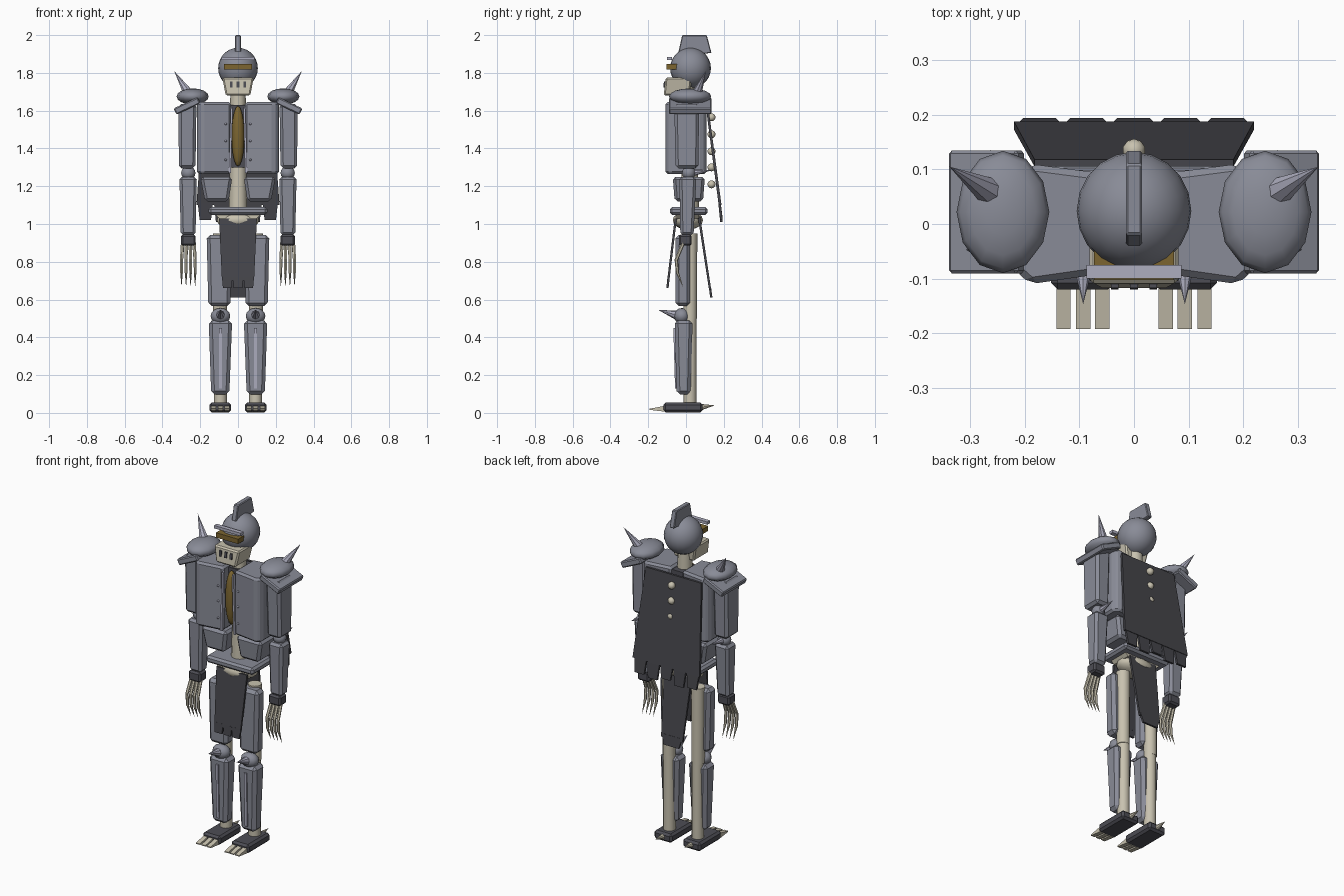
import bpy, bmesh, math
from mathutils import Vector, Matrix


def mat(name, r, g, b):
    m = bpy.data.materials.new(name)
    m.diffuse_color = (r, g, b, 1)
    return m


STEEL = mat("steel", 0.25, 0.26, 0.31)
TRIM = mat("trim", 0.42, 0.42, 0.52)
DARK = mat("dark_iron", 0.075, 0.075, 0.09)
CLOTH = mat("cloth", 0.06, 0.06, 0.07)
BONE = mat("bone", 0.58, 0.54, 0.43)
AMBER = mat("amber", 0.2, 0.13, 0.03)


def finish(name, bm, m, bevel=0, smooth=False):
    if bevel:
        bmesh.ops.bevel(bm, geom=bm.edges[:], offset=bevel, segments=1, affect='EDGES')
    bmesh.ops.recalc_face_normals(bm, faces=bm.faces[:])
    for f in bm.faces:
        f.smooth = smooth
    me = bpy.data.meshes.new(name)
    bm.to_mesh(me)
    bm.free()
    me.materials.append(m)
    ob = bpy.data.objects.new(name, me)
    bpy.context.collection.objects.link(ob)
    return ob


def block(name, top, bottom, m, bevel=0.0, s=1):
    """Tapered box between two levels, each (z, x0, x1, y0, y1)."""
    bm = bmesh.new()
    rings = []
    for z, x0, x1, y0, y1 in (bottom, top):
        rings.append([bm.verts.new((s * x, y, z)) for x, y in ((x0, y0), (x1, y0), (x1, y1), (x0, y1))])
    lo, hi = rings
    bm.faces.new(lo)
    bm.faces.new(hi)
    for i in range(4):
        j = (i + 1) % 4
        bm.faces.new((lo[i], lo[j], hi[j], hi[i]))
    return finish(name, bm, m, bevel)


def prism(name, pts, axis, a, b, m, bevel=0.0, s=1):
    """Polygon extruded from a to b along axis 'x' (pts are y,z) or 'z' (pts are x,y)."""
    bm = bmesh.new()
    at = (lambda p, t: (t, p[0], p[1])) if axis == 'x' else (lambda p, t: (s * p[0], p[1], t))
    lo = [bm.verts.new(at(p, a)) for p in pts]
    hi = [bm.verts.new(at(p, b)) for p in pts]
    bm.faces.new(lo)
    bm.faces.new(hi)
    for i in range(len(pts)):
        j = (i + 1) % len(pts)
        bm.faces.new((lo[i], lo[j], hi[j], hi[i]))
    return finish(name, bm, m, bevel)


def ball(name, c, r, m, u=16, v=10):
    bm = bmesh.new()
    bmesh.ops.create_uvsphere(bm, u_segments=u, v_segments=v, radius=1,
                              matrix=Matrix.Translation(c) @ Matrix.Diagonal((*r, 1)))
    return finish(name, bm, m, smooth=True)


def rod(name, p, q, r1, r2, m, n=8):
    p, q = Vector(p), Vector(q)
    d = q - p
    bm = bmesh.new()
    mx = Matrix.Translation((p + q) / 2) @ d.to_track_quat('Z', 'Y').to_matrix().to_4x4()
    bmesh.ops.create_cone(bm, cap_ends=True, segments=n, radius1=r1, radius2=r2, depth=d.length, matrix=mx)
    ob = finish(name, bm, m, smooth=True)
    ob.data.set_sharp_from_angle(angle=math.radians(40))
    return ob


# Head: helmet, crest, visor, brow and jaw
ball("helmet", (0, 0.024, 1.825), (0.105, 0.108, 0.108), STEEL, 20, 14)
prism("crest", [(-0.04, 1.91), (-0.02, 2.0), (0.11, 2.0), (0.135, 1.905), (0.05, 1.9)], 'x', -0.015, 0.015, STEEL, 0.004)
block("visor", (1.847, -0.073, 0.073, -0.103, -0.03), (1.818, -0.073, 0.073, -0.103, -0.03), AMBER)
block("brow", (1.885, -0.087, 0.087, -0.1, -0.075), (1.868, -0.087, 0.087, -0.1, -0.075), TRIM)
block("jaw", (1.775, -0.083, 0.083, -0.108, 0.03), (1.68, -0.065, 0.065, -0.118, 0.02), BONE, 0.008)
for i in (-1, 0, 1):
    block("jaw_slot", (1.755, i * 0.035 - 0.007, i * 0.035 + 0.007, -0.117, -0.09),
          (1.722, i * 0.035 - 0.007, i * 0.035 + 0.007, -0.12, -0.09), DARK)

# Spine, neck and core
rod("neck", (0, 0.01, 1.6), (0, 0.01, 1.74), 0.042, 0.04, BONE, 12)
rod("spine", (0, 0.02, 1.02), (0, 0.02, 1.62), 0.05, 0.036, BONE, 12)
block("inner_body", (1.63, -0.045, 0.045, -0.04, 0.08), (1.3, -0.05, 0.05, -0.04, 0.08), DARK)
ball("core", (0, -0.06, 1.465), (0.034, 0.035, 0.16), AMBER)
for z in (1.565, 1.475, 1.385, 1.3, 1.21):
    ball("spine_knob", (0, 0.135, z), (0.021, 0.021, 0.021), BONE, 10, 8)

# Belt and pelvis
block("belt", (1.09, -0.155, 0.155, -0.085, 0.115), (1.048, -0.155, 0.155, -0.085, 0.115), STEEL, 0.012)
ball("pelvis", (0, 0.01, 1.02), (0.115, 0.08, 0.05), BONE, 14, 8)
block("hip_plate", (1.05, -0.12, 0.12, -0.05, 0.07), (1.03, -0.1, 0.1, -0.05, 0.07), BONE)

# Hanging cloths
block("front_cloth", (1.03, -0.1, 0.1, -0.06, -0.048), (0.7, -0.085, 0.085, -0.1, -0.088), CLOTH)
block("back_cloth", (1.04, -0.09, 0.09, 0.062, 0.075), (0.65, -0.07, 0.07, 0.122, 0.134), CLOTH)
for i in range(3):
    x = -0.085 + i * 0.057
    block("front_cloth_strip", (0.72, x, x + 0.056, -0.098, -0.086), (0.662, x + 0.005, x + 0.051, -0.104, -0.092), CLOTH)
block("back_cloth_strip", (0.67, -0.065, 0.065, 0.12, 0.132), (0.61, -0.05, 0.05, 0.128, 0.14), CLOTH)

# Cape with torn hem
block("cape", (1.62, -0.182, 0.182, 0.105, 0.118), (1.1, -0.22, 0.22, 0.173, 0.188), CLOTH)
for i in range(5):
    x = -0.213 + i * 0.086
    z = (1.02, 1.01, 1.03, 1.01, 1.02)[i]
    block("cape_strip", (1.11, x, x + 0.08, 0.171, 0.184), (z, x + 0.01, x + 0.07, 0.181, 0.194), CLOTH)

for s in (-1, 1):
    # Breastplate halves, edge trim and rivets
    prism("breastplate", [(0.036, -0.088), (0.19, -0.11), (0.218, -0.085), (0.218, 0.085), (0.19, 0.11), (0.036, 0.09)],
          'z', 1.265, 1.645, STEEL, 0.012, s)
    block("breast_trim", (1.62, 0.028, 0.038, -0.098, -0.08), (1.27, 0.038, 0.05, -0.098, -0.08), TRIM, s=s)
    for z in (1.34, 1.44, 1.53):
        ball("rivet", (s * 0.065, -0.093, z), (0.006, 0.006, 0.006), TRIM, 8, 6)
    block("belly_plate", (1.25, 0.03, 0.2, -0.07, 0.1), (1.12, 0.05, 0.175, -0.06, 0.09), STEEL, 0.015, s)

    # Shoulder dome, plate and spike
    ball("shoulder_dome", (s * 0.24, 0.022, 1.675), (0.085, 0.112, 0.043), STEEL, 12, 8)
    plate = block("shoulder_plate", (0.018, -0.07, 0.07, -0.113, 0.113), (-0.018, -0.07, 0.07, -0.113, 0.113), STEEL, 0.006)
    plate.location = (s * 0.27, 0.022, 1.625)
    plate.rotation_euler = (0, s * math.radians(25), 0)
    rod("shoulder_spike", (s * 0.258, 0.055, 1.685), (s * 0.338, 0.105, 1.81), 0.029, 0, TRIM, 8)

    # Arms
    block("upper_arm", (1.635, 0.22, 0.315, -0.062, 0.07), (1.295, 0.225, 0.313, -0.055, 0.065), STEEL, 0.015, s)
    ball("elbow", (s * 0.263, 0.015, 1.27), (0.038, 0.036, 0.036), STEEL, 12, 8)
    rod("elbow_spike", (s * 0.263, 0.03, 1.27), (s * 0.263, 0.137, 1.285), 0.02, 0, TRIM)
    block("forearm", (1.25, 0.218, 0.31, -0.035, 0.055), (0.94, 0.225, 0.303, -0.03, 0.04), STEEL, 0.014, s)
    block("wrist", (0.945, 0.224, 0.302, -0.038, 0.03), (0.885, 0.224, 0.302, -0.038, 0.03), DARK, 0.01, s)
    for i in range(4):
        x = s * (0.233 + i * 0.02)
        t = x + s * (i - 1.5) * 0.004
        rod("finger", (x, -0.015, 0.9), (t, -0.052, 0.81), 0.01, 0.009, BONE, 6)
        rod("finger_joint", (t, -0.052, 0.815), (t, -0.045, 0.74), 0.009, 0.008, BONE, 6)
        rod("claw", (t, -0.046, 0.745), (t, -0.015, 0.665), 0.008, 0, BONE, 6)

    # Legs
    rod("thigh_bone", (s * 0.095, 0.022, 0.5), (s * 0.095, 0.022, 0.95), 0.036, 0.038, BONE, 12)
    block("thigh_plate", (0.942, 0.035, 0.166, -0.055, 0.022), (0.565, 0.04, 0.157, -0.055, 0.022), STEEL, 0.018, s)
    ball("knee", (s * 0.093, -0.022, 0.513), (0.053, 0.042, 0.042), STEEL, 14, 8)
    rod("knee_spike", (s * 0.093, -0.04, 0.515), (s * 0.093, -0.147, 0.545), 0.027, 0, TRIM)
    rod("shin_bone", (s * 0.093, 0.022, 0.04), (s * 0.093, 0.022, 0.51), 0.034, 0.034, BONE, 12)
    block("shin_plate", (0.49, 0.031, 0.155, -0.06, 0.035), (0.098, 0.046, 0.142, -0.05, 0.025), STEEL, 0.018, s)
    block("shin_ridge", (0.45, 0.085, 0.101, -0.067, -0.04), (0.13, 0.085, 0.101, -0.058, -0.04), TRIM, 0, s)

    # Feet with toe claws and heel spur
    block("foot", (0.055, 0.036, 0.152, -0.12, 0.088), (0.003, 0.036, 0.152, -0.12, 0.088), DARK, 0.012, s)
    for x in (0.058, 0.093, 0.129):
        toe = prism("toe_claw", [(-0.1, 0.005), (-0.192, 0.016), (-0.192, 0.022), (-0.1, 0.04)], 'x',
                    s * x - 0.013, s * x + 0.013, BONE)
    rod("heel_spur", (s * 0.093, 0.075, 0.03), (s * 0.093, 0.152, 0.04), 0.018, 0, BONE)
